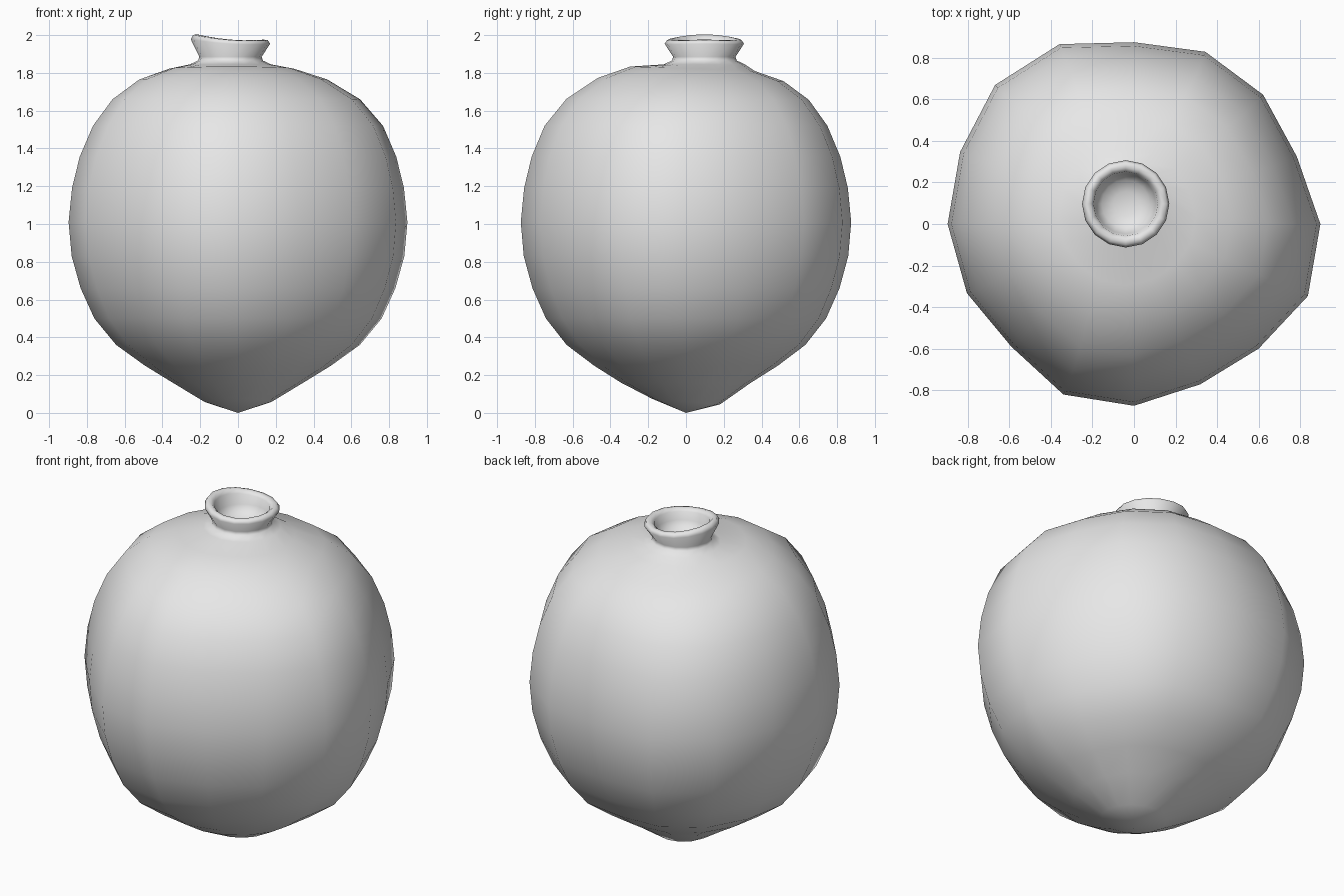
import bpy
import bmesh
from math import cos, sin, pi

cube = bpy.data.objects.get("Cube")
if cube:
    bpy.data.objects.remove(cube, do_unlink=True)

SIDES = 16

# Plain clay colour
clay = bpy.data.materials.new("pale grey clay")
clay.use_nodes = True
colour = (0.8, 0.8, 0.8, 1)
clay.diffuse_color = colour
clay.node_tree.nodes["Principled BSDF"].inputs["Base Color"].default_value = colour

# Hand-formed unevenness of the belly, one factor per direction
unevenness = [1.01, .955, .99, 1.01, .985, 1.055, 1.065, 1.02,
              1.01, .98, .94, 1, .985, .94, .955, 1.02]

# Belly profile: height and radius
belly = [(.06, .18), (.16, .345), (.25, .49), (.36, .64), (.5, .753),
         (.66, .825), (.83, .872), (1.01, .888), (1.19, .87), (1.355, .83),
         (1.52, .76), (1.66, .65), (1.765, .495), (1.822, .33)]

# Neck profile: height, radius and rim sway, up the outside and down into the mouth
neck = [(1.845, .215, 0), (1.865, .172, 0), (1.885, .165, 0), (1.96, .21, .012),
        (1.98, .198, .014), (1.983, .175, .014), (1.965, .155, .01),
        (1.91, .145, 0), (1.87, .115, 0), (1.852, .06, 0)]
neck_x, neck_y = -.04, .097

bm = bmesh.new()


def add_ring(point):
    return [bm.verts.new(point(i, 2 * pi * i / SIDES)) for i in range(SIDES)]


def belly_ring(z, r):
    fade = min(1, r / .7) ** 2
    lean = max(0, z - 1.6) / .23        # shoulders drift toward the neck
    tilt = .025 * max(0, 1 - z / .15)   # crooked tip

    def point(i, a):
        k = r * (1 + (unevenness[i] - 1) * fade)
        return (k * cos(a) - .035 * lean, k * sin(a) + .035 * lean,
                z - tilt * sin(a) - .012 * lean * sin(a))
    return add_ring(point)


def neck_ring(z, r, sway):
    def point(i, a):
        wobble = sway * (.5 * cos(2 * a) - cos(a))
        return (neck_x + r * cos(a), neck_y + r * sin(a), z + wobble)
    return add_ring(point)


def cap(ring, centre):
    tip = bm.verts.new(centre)
    for i in range(SIDES):
        bm.faces.new((ring[i], ring[(i + 1) % SIDES], tip))


# Skin the rings from the pointed foot to the floor of the mouth
rings = [belly_ring(*row) for row in belly] + [neck_ring(*row) for row in neck]
for low, high in zip(rings, rings[1:]):
    for i in range(SIDES):
        j = (i + 1) % SIDES
        bm.faces.new((low[i], low[j], high[j], high[i]))
cap(rings[0], (0, 0, 0))
cap(rings[-1], (neck_x, neck_y, 1.846))
bmesh.ops.recalc_face_normals(bm, faces=bm.faces)
for face in bm.faces:
    face.smooth = True

mesh = bpy.data.meshes.new("round_jar")
bm.to_mesh(mesh)
bm.free()
mesh.materials.append(clay)
jar = bpy.data.objects.new("round_jar", mesh)
bpy.context.collection.objects.link(jar)
